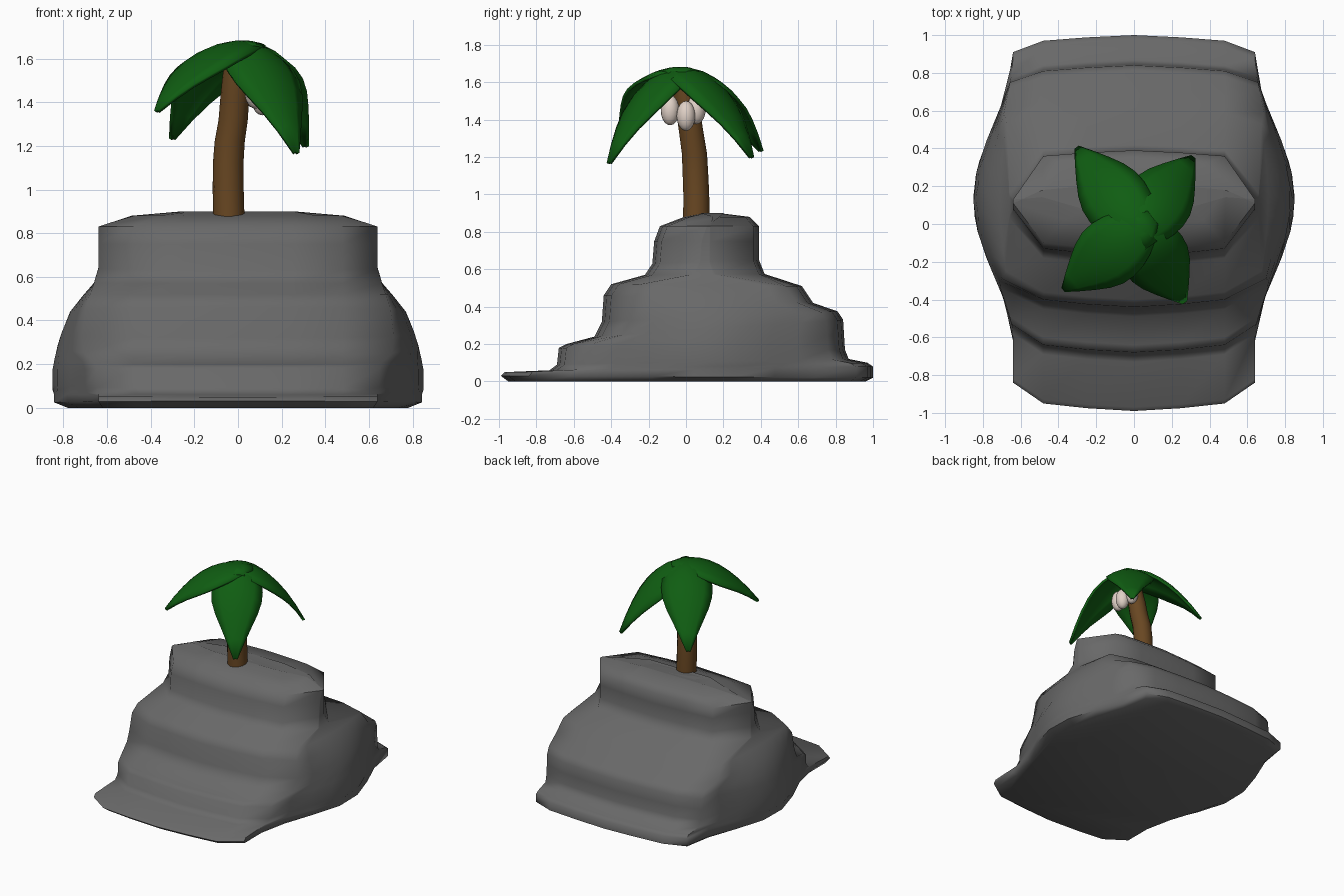
import bpy, bmesh, math
from mathutils import Vector

cube = bpy.data.objects.get("Cube")
if cube:
    bpy.data.objects.remove(cube, do_unlink=True)


def material(name, rgb):
    m = bpy.data.materials.new(name)
    m.use_nodes = True
    m.diffuse_color = (*rgb, 1)
    bsdf = next(n for n in m.node_tree.nodes if n.type == 'BSDF_PRINCIPLED')
    bsdf.inputs["Base Color"].default_value = (*rgb, 1)
    return m


STONE = material("stone_grey", (0.14, 0.14, 0.14))
BARK = material("bark_brown", (0.14, 0.063, 0.016))
LEAF = material("leaf_green", (0.005, 0.11, 0.006))
NUT = material("pale_nut", (0.75, 0.64, 0.57))


def finish(bm, name, mat, angle=60):
    bmesh.ops.recalc_face_normals(bm, faces=bm.faces)
    mesh = bpy.data.meshes.new(name)
    bm.to_mesh(mesh)
    bm.free()
    ob = bpy.data.objects.new(name, mesh)
    bpy.context.collection.objects.link(ob)
    mesh.materials.append(mat)
    bpy.ops.object.select_all(action='DESELECT')
    ob.select_set(True)
    bpy.context.view_layer.objects.active = ob
    bpy.ops.object.shade_smooth_by_angle(angle=math.radians(angle))
    return ob


def loft(name, rings, mat, angle=60):
    """Skin closed rings of equal length and cap both ends."""
    bm = bmesh.new()
    rows = [[bm.verts.new(p) for p in ring] for ring in rings]
    n = len(rows[0])
    for a, b in zip(rows, rows[1:]):
        for i in range(n):
            j = (i + 1) % n
            bm.faces.new((a[i], a[j], b[j], b[i]))
    bm.faces.new(rows[0])
    bm.faces.new(rows[-1])
    return finish(bm, name, mat, angle)


# Terraced rock: each ring has a front and back (y, z) and a side half-width
def rock_ring(yf, zf, yb, zb, width, scale=1.0):
    top = yb - yf < 0.7
    df, db = (0.25, 0.26) if top else (0.15, 0.09)
    df, db = df * scale, db * scale
    half = [(0, yf), (0.25, yf + 0.015), (0.48 * scale, yf + 0.04 * scale)]
    y0, y1 = yf + df, yb - db
    for i in range(9):
        y = y0 + (y1 - y0) * i / 8
        u = min(1, abs(y - 0.13) / 0.72)
        bulge = max(0, math.cos(u * math.pi / 2)) ** 1.6
        half.append(((0.64 + (width - 0.64) * bulge) * scale, y))
    half += [(0.48 * scale, yb - 0.03 * scale), (0.25, yb - 0.012), (0, yb)]
    outline = half + [(-x, y) for x, y in half[-2:0:-1]]
    return [(x, y, zf + (zb - zf) * (y - yf) / (yb - yf)) for x, y in outline]


loft("rock_island", [rock_ring(*r) for r in (
    (-0.95, 0.0, 0.96, 0.0, 0.81, 0.97),
    (-0.99, 0.03, 1.0, 0.02, 0.85),
    (-0.97, 0.05, 1.0, 0.08, 0.85),
    (-0.73, 0.06, 0.97, 0.10, 0.85),
    (-0.69, 0.09, 0.87, 0.12, 0.85),
    (-0.68, 0.18, 0.85, 0.17, 0.85),
    (-0.64, 0.20, 0.845, 0.25, 0.84),
    (-0.49, 0.24, 0.84, 0.33, 0.83),
    (-0.45, 0.32, 0.81, 0.375, 0.81),
    (-0.44, 0.46, 0.68, 0.42, 0.77),
    (-0.40, 0.52, 0.62, 0.51, 0.71),
    (-0.22, 0.57, 0.42, 0.575, 0.66),
    (-0.18, 0.63, 0.39, 0.65, 0.64),
    (-0.17, 0.75, 0.39, 0.75, 0.64),
    (-0.14, 0.83, 0.39, 0.83, 0.64),
    (-0.01, 0.88, 0.34, 0.88, 0.64, 0.76),
    (0.10, 0.90, 0.18, 0.90, 0.64, 0.4),
)], STONE)

# Bent trunk
SIDES = 14
trunk = []
for cx, cy, cz, r in (
    (-0.042, 0.055, 0.86, 0.072), (-0.045, 0.055, 1.0, 0.071),
    (-0.045, 0.05, 1.12, 0.070), (-0.038, 0.045, 1.22, 0.069),
    (-0.022, 0.03, 1.32, 0.067), (-0.015, 0.015, 1.42, 0.066),
    (-0.008, -0.005, 1.52, 0.063), (0.0, -0.02, 1.62, 0.055),
):
    trunk.append([(cx + r * math.cos(a), cy + r * math.sin(a), cz) for a in
                  (math.tau * i / SIDES for i in range(SIDES))])
loft("trunk", trunk, BARK)

# Drooping fronds, each an arched sheet from the crown to its tip
CROWN = Vector((0.02, -0.03, 1.675))
HALF_WIDTHS = (0.04, 0.10, 0.14, 0.165, 0.175, 0.17, 0.145, 0.105, 0.06, 0.012)


def frond(name, tip, droop):
    tip = Vector(tip)
    out = tip - CROWN
    drop = -out.z
    out.z = 0
    side = Vector((-out.y, out.x, 0)).normalized()
    bm = bmesh.new()
    rows = []
    for i, w in enumerate(HALF_WIDTHS):
        t = -0.2 + 1.2 * i / (len(HALF_WIDTHS) - 1)
        row = []
        for k in range(-3, 4):
            s = k / 3
            p = CROWN + out * t + side * (s * w)
            p.z -= drop * t * t + droop * s * s * w / 0.175
            row.append(bm.verts.new(p))
        rows.append(row)
    for a, b in zip(rows, rows[1:]):
        for k in range(6):
            bm.faces.new((a[k], a[k + 1], b[k + 1], b[k]))
    ob = finish(bm, name, LEAF)
    sheet = ob.modifiers.new("thickness", 'SOLIDIFY')
    sheet.thickness = 0.018
    sheet.offset = 0


frond("frond_front_left", (0.265, -0.41, 1.17), 0.08)
frond("frond_front_right", (-0.37, -0.345, 1.36), 0.05)
frond("frond_back_right", (-0.30, 0.40, 1.235), 0.07)
frond("frond_back_left", (0.31, 0.35, 1.2), 0.07)

# Cluster of nuts under the crown
for i, (x, y, z) in enumerate(((0.08, -0.085, 1.45), (0.11, 0.0, 1.42), (0.07, 0.055, 1.455))):
    bm = bmesh.new()
    bmesh.ops.create_uvsphere(bm, u_segments=16, v_segments=10, radius=1)
    for v in bm.verts:
        v.co = Vector((x + v.co.x * 0.05, y + v.co.y * 0.05, z + v.co.z * 0.08))
    finish(bm, f"nut_{i + 1}", NUT)
